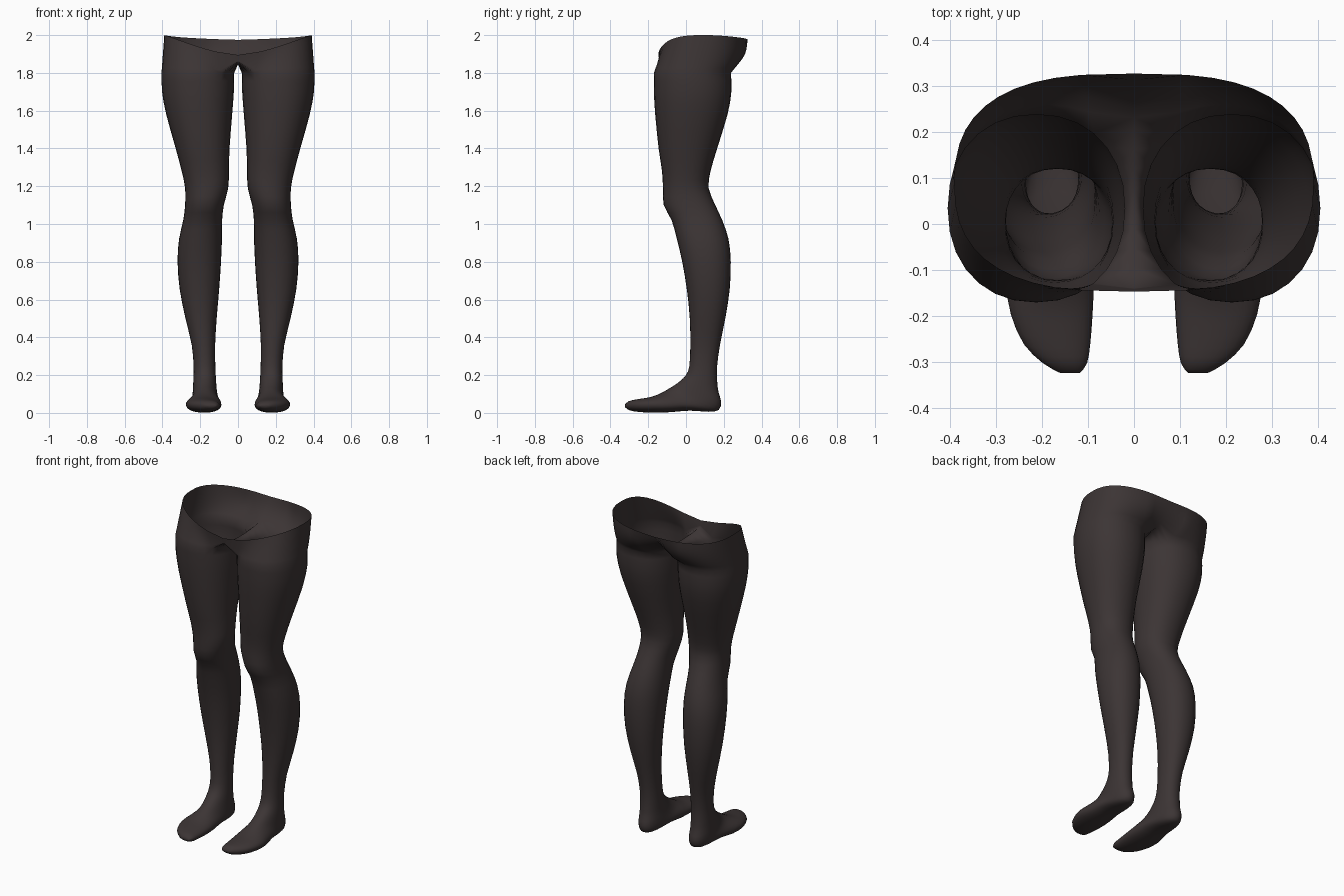
import bpy, bmesh, math
from mathutils import Vector

if "Cube" in bpy.data.objects:
    bpy.data.objects.remove(bpy.data.objects["Cube"])

N = 28           # points around each leg
LEVELS = 7       # rings between thigh top and waist

# thigh to ankle: z, inner x, outer x, front y, back y
LEG = [(1.80, .020, .405, -.170, .238), (1.70, .022, .402, -.170, .240),
       (1.58, .031, .380, -.163, .220), (1.40, .045, .330, -.145, .165),
       (1.28, .048, .298, -.127, .130), (1.19, .052, .280, -.122, .120),
       (1.10, .075, .280, -.118, .155), (1.02, .084, .290, -.076, .192),
       (0.92, .085, .312, -.048, .225), (0.80, .090, .320, -.020, .237),
       (0.65, .100, .308, .005, .231), (0.50, .113, .278, .020, .208),
       (0.36, .121, .245, .023, .180), (0.25, .120, .235, .018, .165)]
# foot, tilting forward: front y, front z, back y, back z, inner x, outer x
FOOT = [(.000, .200, .165, .170, .117, .236), (-.030, .170, .172, .110, .114, .238),
        (-.060, .147, .186, .060, .110, .240), (-.085, .132, .174, .016, .105, .243),
        (-.110, .117, .120, .006, .100, .250), (-.140, .101, .020, .012, .093, .262),
        (-.180, .086, -.080, .004, .088, .276), (-.220, .078, -.170, .001, .090, .268),
        (-.270, .070, -.250, .005, .095, .240), (-.305, .061, -.300, .014, .102, .198),
        (-.324, .043, -.322, .030, .117, .162)]


def catmull(rows, steps):
    """Smoothly resample rows of numbers."""
    out = []
    for i in range(len(rows) - 1):
        p = [rows[max(i - 1, 0)], rows[i], rows[i + 1], rows[min(i + 2, len(rows) - 1)]]
        for s in range(steps):
            t = s / steps
            out.append([b + .5 * t * (c - a + t * (2*a - 5*b + 4*c - d + t * (3*(b - c) + d - a)))
                        for a, b, c, d in zip(*p)])
    return out + [list(rows[-1])]


def ring_point(row, k):
    yf, zf, yb, zb, xi, xo = row
    a = 2 * math.pi * k / N
    u, v = math.cos(a), math.sin(a)
    u = math.copysign(abs(u) ** .92, u)
    v = math.copysign(abs(v) ** .92, v)
    m = (v + 1) / 2
    return Vector(((xi + xo) / 2 + u * (xo - xi) / 2, yf + (yb - yf) * m, zf + (zb - zf) * m))


def waist_point(t):
    """Waist edge on the +x side, from front (-90) to back (90 degrees)."""
    c, s = max(math.cos(math.radians(t)), 0), math.sin(math.radians(t))
    x = .39 * c ** .7 if c > 1e-5 else 0
    y = .09 + .237 * math.copysign(abs(s) ** .8, s)
    back = min(max((s + 1) / 2, 0), 1)
    low = 1.895 + .08 * back
    return Vector((x, y, low + (2 - low) * (x / .39) ** 1.5))


bm = bmesh.new()
rows = catmull([(yf, z, yb, z, xi, xo) for z, xi, xo, yf, yb in LEG] + FOOT, 2)

# leg and foot
rings = [[bm.verts.new(ring_point(r, k)) for k in range(N)] for r in rows]
for a, b in zip(rings, rings[1:]):
    for k in range(N):
        bm.faces.new((a[k], a[(k + 1) % N], b[(k + 1) % N], b[k]))
bm.faces.new(rings[-1])
top = rings[0]

# crotch strip between the inner thigh and the centre line, front to back
inner = list(range(18, 9, -1))
centre = []
for j in range(len(inner)):
    f = j / (len(inner) - 1)
    centre.append(bm.verts.new((0, -.14 + .345 * f, 1.845 + .06 * (f - .5) ** 2)))
for j in range(len(inner) - 1):
    bm.faces.new((top[inner[j]], top[inner[j + 1]], centre[j + 1], centre[j]))

# hips and buttocks rising to the open waist
outer = list(range(18, 39))
prev = [centre[0]] + [top[k % N] for k in outer] + [centre[-1]]
base = [v.co.copy() for v in prev]
angles = [-90] + [-80 + 8 * i for i in range(21)] + [90]
for lv in range(1, LEVELS + 1):
    s = lv / LEVELS
    cur = []
    for i, (p, t) in enumerate(zip(base, angles)):
        q = waist_point(t)
        w = max(math.sin(math.radians(t)), 0)
        round_f = 1 - (1 - s) ** 3
        f = s + (round_f - s) * w
        if i == len(base) - 1:
            f = s ** .8
        co = p.lerp(q, f)
        co.z = p.z + (q.z - p.z) * s
        if i in (0, len(base) - 1):
            co.x = 0
        cur.append(bm.verts.new(co))
    for i in range(len(cur) - 1):
        bm.faces.new((prev[i], prev[i + 1], cur[i + 1], cur[i]))
    prev = cur

bmesh.ops.recalc_face_normals(bm, faces=bm.faces)
for f in bm.faces:
    f.smooth = True
mesh = bpy.data.meshes.new("tights")
bm.to_mesh(mesh)
bm.free()

tights = bpy.data.objects.new("tights", mesh)
bpy.context.collection.objects.link(tights)
fabric = bpy.data.materials.new("dark brown fabric")
fabric.diffuse_color = (.045, .035, .035, 1)
fabric.use_nodes = True
fabric.node_tree.nodes["Principled BSDF"].inputs["Base Color"].default_value = fabric.diffuse_color
mesh.materials.append(fabric)

# mirror to the other leg
mirror = tights.modifiers.new("mirror", 'MIRROR')
mirror.use_clip = True
mirror.merge_threshold = .0005
